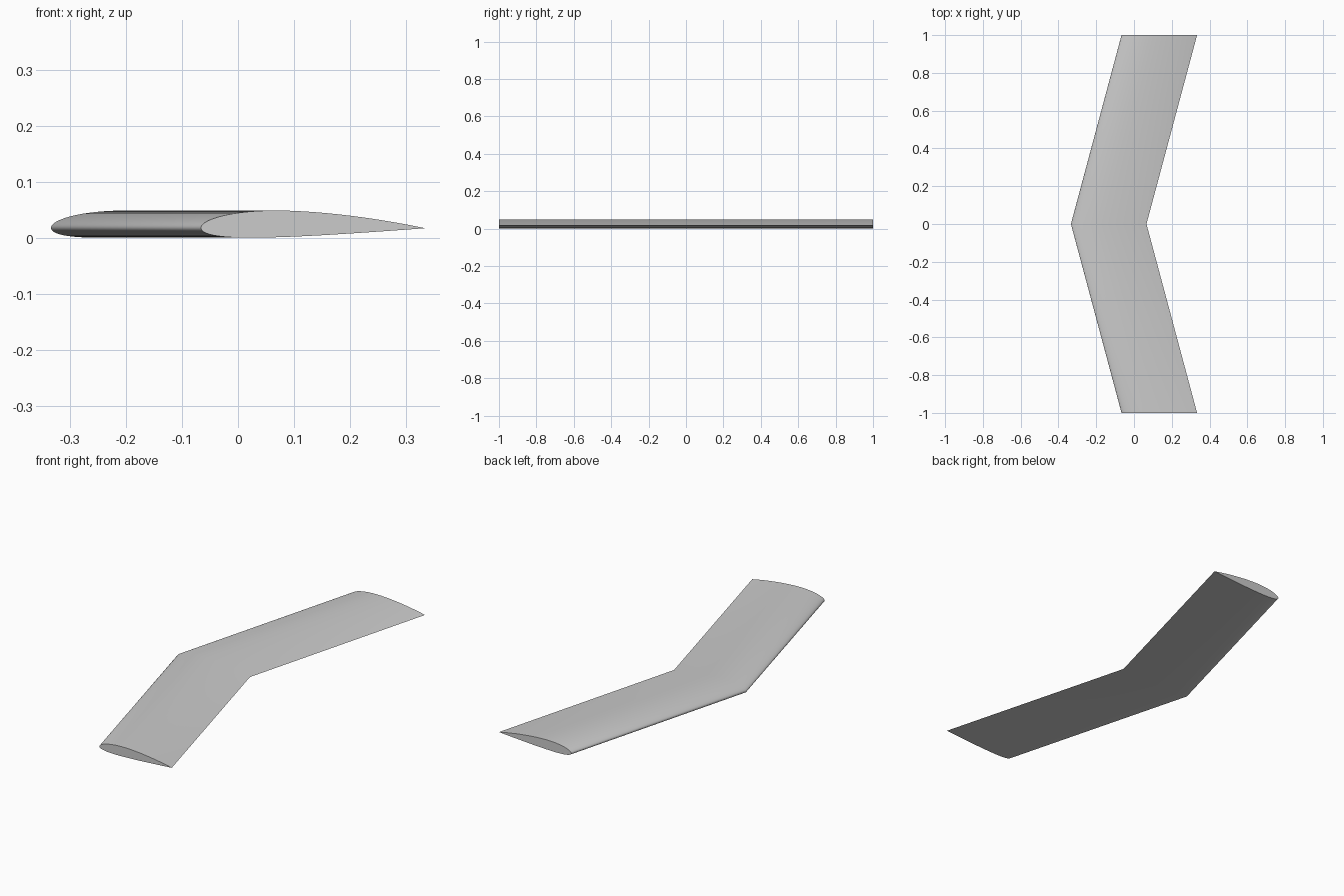
import bpy
import bmesh
import math

cube = bpy.data.objects.get("Cube")
if cube:
    bpy.data.objects.remove(cube, do_unlink=True)

CHORD = 0.4
HALF_SPAN = 1.0
SWEEP = HALF_SPAN * math.tan(math.radians(15))
THICKNESS, CAMBER, CAMBER_POS = 0.12, 0.02, 0.4
STEPS = 48


def surface_point(t, side):
    """Point on the cambered section; side is 1 for upper, -1 for lower."""
    half = 5 * THICKNESS * (0.2969 * math.sqrt(t) - 0.126 * t - 0.3516 * t**2
                            + 0.2843 * t**3 - 0.1036 * t**4)
    p = CAMBER_POS
    if t < p:
        k = CAMBER / p**2
        mean = k * (2 * p * t - t * t)
    else:
        k = CAMBER / (1 - p)**2
        mean = k * (1 - 2 * p + 2 * p * t - t * t)
    a = math.atan(2 * k * (p - t))
    return (CHORD * (t - side * half * math.sin(a)),
            CHORD * (mean + side * half * math.cos(a)))


# Closed section: trailing edge, over the top, round the nose, back underneath
ts = [(1 - math.cos(math.pi * i / STEPS)) / 2 for i in range(STEPS + 1)]
profile = [surface_point(t, 1) for t in reversed(ts)]
profile += [surface_point(t, -1) for t in ts[1:-1]]
floor = min(z for x, z in profile)

# Swept wing: one section at each tip and one at the root
x_nose = -(CHORD + SWEEP) / 2
bm = bmesh.new()
rings = []
for y in (-HALF_SPAN, 0, HALF_SPAN):
    shift = x_nose + SWEEP * abs(y) / HALF_SPAN
    rings.append([bm.verts.new((x + shift, y, z - floor)) for x, z in profile])
n = len(profile)
for a, b in zip(rings, rings[1:]):
    for i in range(n):
        j = (i + 1) % n
        bm.faces.new((a[i], a[j], b[j], b[i]))

# Flat wing tips
bm.faces.new(rings[0])
bm.faces.new(rings[-1])
bmesh.ops.recalc_face_normals(bm, faces=bm.faces[:])

mesh = bpy.data.meshes.new("swept_wing")
bm.to_mesh(mesh)
bm.free()
wing = bpy.data.objects.new("swept_wing", mesh)
bpy.context.collection.objects.link(wing)

# Plain grey finish
grey = bpy.data.materials.new("light_grey")
grey.use_nodes = True
color = (0.6, 0.6, 0.6, 1)
grey.diffuse_color = color
grey.node_tree.nodes["Principled BSDF"].inputs["Base Color"].default_value = color
mesh.materials.append(grey)

# Smooth skin with sharp tips and trailing edge
bpy.ops.object.select_all(action="DESELECT")
wing.select_set(True)
bpy.context.view_layer.objects.active = wing
bpy.ops.object.shade_smooth_by_angle(angle=math.radians(40))
